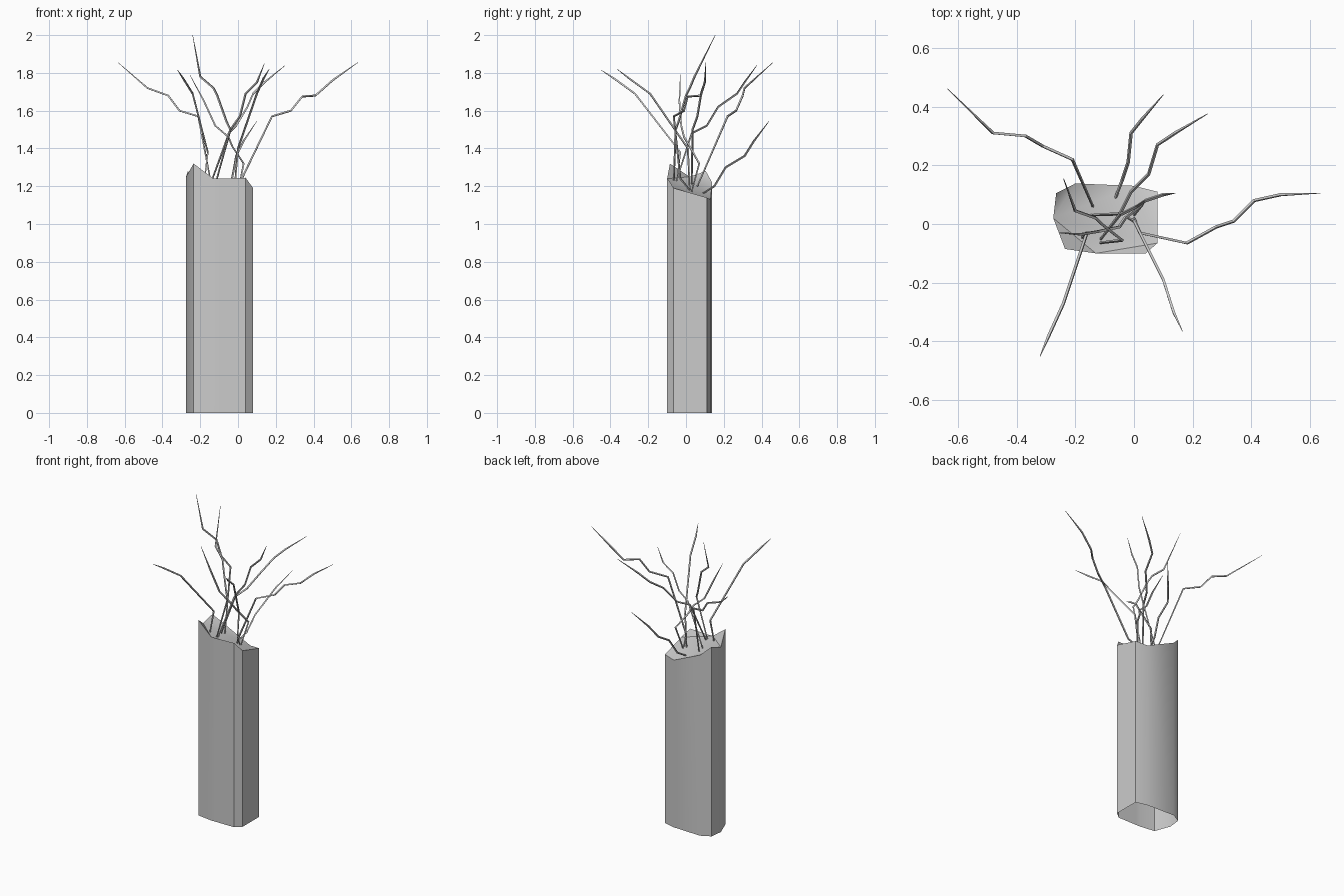
import bpy
import bmesh
import math

default_cube = bpy.data.objects.get("Cube")
if default_cube:
    bpy.data.objects.remove(default_cube, do_unlink=True)


def make_material(name, grey):
    material = bpy.data.materials.new(name)
    material.use_nodes = True
    colour = (grey, grey, grey, 1)
    material.diffuse_color = colour
    material.node_tree.nodes["Principled BSDF"].inputs["Base Color"].default_value = colour
    return material


bark = make_material("bark_grey", 0.6)


def activate(obj):
    bpy.ops.object.select_all(action="DESELECT")
    obj.select_set(True)
    bpy.context.view_layer.objects.active = obj


def build_trunk(rim):
    """Hollow trunk, open below, with a broken slanting top."""
    bm = bmesh.new()
    upper = [bm.verts.new(point) for point in rim]
    lower = [bm.verts.new((x, y, 0)) for x, y, z in rim]
    count = len(rim)
    for i in range(count):
        j = (i + 1) % count
        bm.faces.new((lower[i], lower[j], upper[j], upper[i]))
    # Broken top: a back slope and two front slopes meeting along a crease
    back_slope = bm.faces.new([upper[i] for i in (4, 5, 6, 7, 8, 9)])
    front_left = bm.faces.new([upper[i] for i in (2, 3, 4, 9)])
    front_right = bm.faces.new([upper[i] for i in (0, 1, 2, 9)])
    bmesh.ops.triangulate(bm, faces=[back_slope, front_left, front_right])
    bmesh.ops.recalc_face_normals(bm, faces=bm.faces)
    mesh = bpy.data.meshes.new("trunk")
    bm.to_mesh(mesh)
    bm.free()
    trunk = bpy.data.objects.new("trunk", mesh)
    bpy.context.collection.objects.link(trunk)
    mesh.materials.append(bark)
    activate(trunk)
    bpy.ops.object.shade_smooth_by_angle(angle=math.radians(30))


def build_twig(name, path, thickness=0.006):
    """Thin angular twig that follows a path from its base to its pointed tip."""
    curve = bpy.data.curves.new(name, "CURVE")
    curve.dimensions = "3D"
    curve.bevel_depth = thickness
    curve.bevel_resolution = 0
    curve.use_fill_caps = True
    spline = curve.splines.new("POLY")
    spline.points.add(len(path) - 1)
    last = len(path) - 1
    for i, (point, position) in enumerate(zip(spline.points, path)):
        point.co = (*position, 1)
        point.radius = 0.2 if i == last else 0.7 if i == 0 else 1
    twig = bpy.data.objects.new(name, curve)
    bpy.context.collection.objects.link(twig)
    curve.materials.append(bark)
    activate(twig)
    bpy.ops.object.convert(target="MESH")
    bpy.ops.object.shade_flat()


# Trunk rim, clockwise from the front left corner
build_trunk([
    (.04, -.1, 1.245), (-.1, -.1, 1.24), (-.13, -.1, 1.24), (-.235, -.085, 1.32),
    (-.275, .02, 1.25), (-.265, .105, 1.28), (-.2, .138, 1.22), (0, .13, 1.13),
    (.08, .11, 1.14), (.08, -.065, 1.19),
])

# Long twigs that spread outwards
build_twig("twig_back_right", [
    (-.14, .06, 1.2), (-.21, .22, 1.57), (-.31, .265, 1.6), (-.37, .3, 1.68),
    (-.48, .31, 1.72), (-.635, .46, 1.855)])
build_twig("twig_left", [
    (0, .02, 1.18), (.02, -.03, 1.24), (.18, -.065, 1.57), (.28, -.01, 1.6), (.34, .01, 1.675),
    (.41, .08, 1.68), (.5, .1, 1.76), (.635, .105, 1.855)])
build_twig("twig_back_left", [
    (-.12, -.06, 1.2), (-.05, .03, 1.48), (-.01, .11, 1.52), (.05, .17, 1.62),
    (.08, .27, 1.69), (.14, .31, 1.75), (.25, .375, 1.84)])
build_twig("twig_back_low", [
    (-.07, .07, 1.15), (-.04, .15, 1.2), (-.02, .21, 1.3), (-.01, .31, 1.36),
    (.03, .36, 1.44), (.1, .44, 1.545)])
build_twig("twig_front_right", [
    (-.18, -.05, 1.21), (-.16, -.03, 1.38), (-.24, -.27, 1.69), (-.29, -.38, 1.77),
    (-.32, -.45, 1.815)])
build_twig("twig_front_left", [
    (-.02, .02, 1.17), (0, .01, 1.4), (.1, -.19, 1.69), (.135, -.3, 1.77),
    (.165, -.365, 1.82)])

# Upright twigs near the middle
build_twig("twig_top", [
    (-.12, -.065, 1.21), (-.04, -.055, 1.5), (-.06, -.04, 1.54), (-.11, 0, 1.68),
    (-.13, .02, 1.72), (-.2, .045, 1.78), (-.24, .155, 2)])
build_twig("twig_middle_left", [
    (-.15, .03, 1.2), (-.04, .035, 1.5), (.01, .06, 1.57), (.04, .08, 1.69),
    (.1, .1, 1.75), (.14, .105, 1.85)])
build_twig("twig_middle_right", [
    (0, .03, 1.17), (.03, .07, 1.32), (-.03, .02, 1.41), (-.05, -.01, 1.46),
    (-.12, -.025, 1.52), (-.18, -.035, 1.65), (-.255, -.03, 1.79)])
